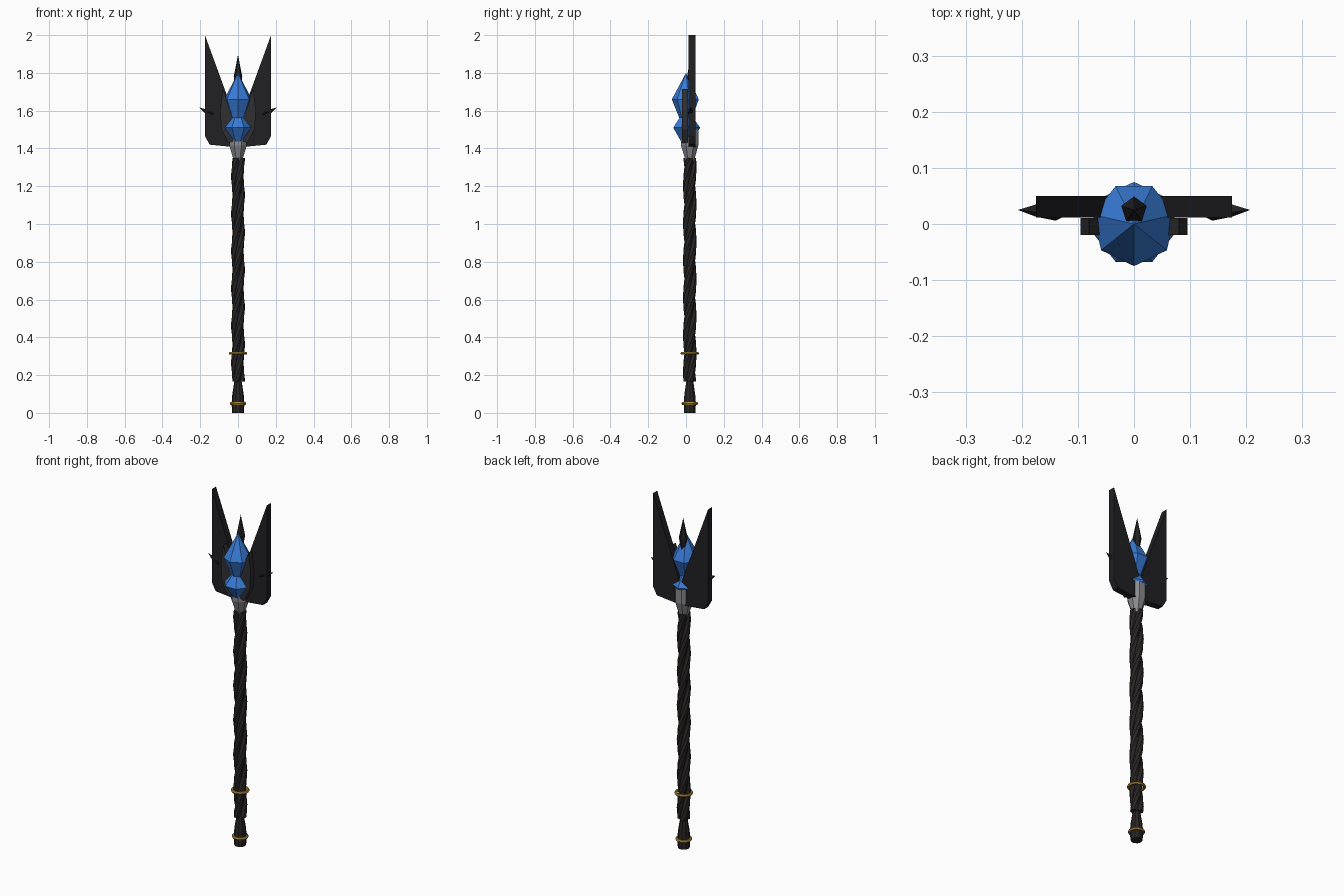
import bpy, bmesh
from math import sin, cos, pi, tau
from mathutils import Vector, Matrix

if "Cube" in bpy.data.objects:
    bpy.data.objects.remove(bpy.data.objects["Cube"])

Y = 0.02  # axis of the shaft


def material(name, rgb):
    m = bpy.data.materials.new(name)
    m.diffuse_color = (*rgb, 1)
    m.use_nodes = True
    m.node_tree.nodes["Principled BSDF"].inputs["Base Color"].default_value = m.diffuse_color
    return m


BLACK = material("black_metal", (0.015, 0.015, 0.018))
GREY = material("dark_grey_metal", (0.03, 0.03, 0.033))
WOOD = material("dark_wood", (0.022, 0.019, 0.018))
GOLD = material("gold", (0.42, 0.25, 0.04))
BLUE = material("blue_crystal", (0.04, 0.2, 0.68))
STEEL = material("steel", (0.26, 0.26, 0.28))


def make(name, bm, mat):
    bmesh.ops.remove_doubles(bm, verts=bm.verts, dist=1e-5)
    bmesh.ops.recalc_face_normals(bm, faces=bm.faces)
    me = bpy.data.meshes.new(name)
    bm.to_mesh(me)
    bm.free()
    ob = bpy.data.objects.new(name, me)
    bpy.context.collection.objects.link(ob)
    me.materials.append(mat)
    return ob


def skin(bm, rings):
    """Bridge successive rings of points and cap both ends."""
    vs = [[bm.verts.new(p) for p in r] for r in rings]
    n = len(vs[0])
    for a, b in zip(vs, vs[1:]):
        for i in range(n):
            j = (i + 1) % n
            bm.faces.new((a[i], a[j], b[j], b[i]))
    bm.faces.new(vs[0])
    bm.faces.new(vs[-1])


def lathe(name, profile, sides, mat, y=Y, phase=0.0):
    bm = bmesh.new()
    skin(bm, [[(r * cos(phase + tau * i / sides), y + r * sin(phase + tau * i / sides), z)
               for i in range(sides)] for r, z in profile])
    return make(name, bm, mat)


def plate(name, outline, y0, y1, mat):
    """Extruded outline on the right side, mirrored to the left."""
    bm = bmesh.new()
    skin(bm, [[(x, y, z) for x, z in outline] for y in (y0, y1)])
    ob = make(name, bm, mat)
    ob.modifiers.new("mirror", 'MIRROR').use_clip = False
    return ob


# Shaft of three twisted strands
bm = bmesh.new()
STEPS, SIDES, Z0, Z1 = 36, 7, 0.165, 1.35
for s in range(3):
    rings = []
    for k in range(STEPS + 1):
        t = k / STEPS
        a = tau * (s / 3 + 2.0 * t)
        cx, cy, z = 0.017 * cos(a), Y + 0.017 * sin(a), Z0 + (Z1 - Z0) * t
        rings.append([(cx + 0.02 * cos(a + tau * i / SIDES), cy + 0.02 * sin(a + tau * i / SIDES), z)
                      for i in range(SIDES)])
    skin(bm, rings)
make("twisted_shaft", bm, WOOD)

# Pommel
lathe("pommel", [(0.031, 0), (0.034, 0.05), (0.03, 0.1), (0.022, 0.15), (0.018, 0.175)], 10, WOOD)

# Gold bands
for name, z, r in (("lower_band", 0.05, 0.036), ("upper_band", 0.315, 0.041)):
    bpy.ops.mesh.primitive_torus_add(location=(0, Y, z), major_radius=r, minor_radius=0.008,
                                     major_segments=20, minor_segments=6)
    bpy.context.object.name = name
    bpy.context.object.data.materials.append(GOLD)

# Collar cup, rim raised at the back
bm = bmesh.new()
rings = []
for r, z, lift in ((0.024, 1.335, 0), (0.032, 1.36, 0), (0.05, 1.415, 0.005), (0.05, 1.45, 0.05),
                   (0.036, 1.45, 0.05), (0.03, 1.42, 0)):
    rings.append([(r * cos(tau * (i + .5) / 8), Y + r * sin(tau * (i + .5) / 8),
                   z + (lift if i < 4 else 0)) for i in range(8)])
skin(bm, rings)
make("collar", bm, STEEL)

# Two stacked seven-sided crystals
lathe("upper_crystal", [(0.036, 1.562), (0.075, 1.66), (0.0, 1.8)], 7, BLUE, 0, -pi / 2)
lathe("lower_crystal", [(0.025, 1.43), (0.075, 1.51), (0.036, 1.565)], 7, BLUE, 0, pi / 2)

# Central spike behind the crystal
lathe("centre_spike", [(0.0, 1.64), (0.024, 1.78), (0.0, 1.895)], 5, BLACK, 0.025, pi / 2)

# Large blades and inner guard plates
plate("large_blade", [(0.175, 2.0), (0.175, 1.465), (0.15, 1.42), (0.03, 1.408), (0.0, 1.45), (0.0, 1.52)],
      0.012, 0.05, BLACK)
plate("inner_guard", [(0.08, 1.715), (0.095, 1.6), (0.088, 1.5), (0.05, 1.43), (0.02, 1.44), (0.02, 1.56)],
      -0.02, 0.011, GREY)

# Side barbs
bm = bmesh.new()
path = [(0.10, 1.56, 0.0), (0.14, 1.588, 0.019), (0.175, 1.597, 0.012), (0.207, 1.618, 0.0)]
skin(bm, [[(x, 0.025 + r * cos(tau * i / 5 + pi), z + r * sin(tau * i / 5 + pi)) for i in range(5)]
          for x, z, r in path])
make("side_barb", bm, BLACK).modifiers.new("mirror", 'MIRROR')
